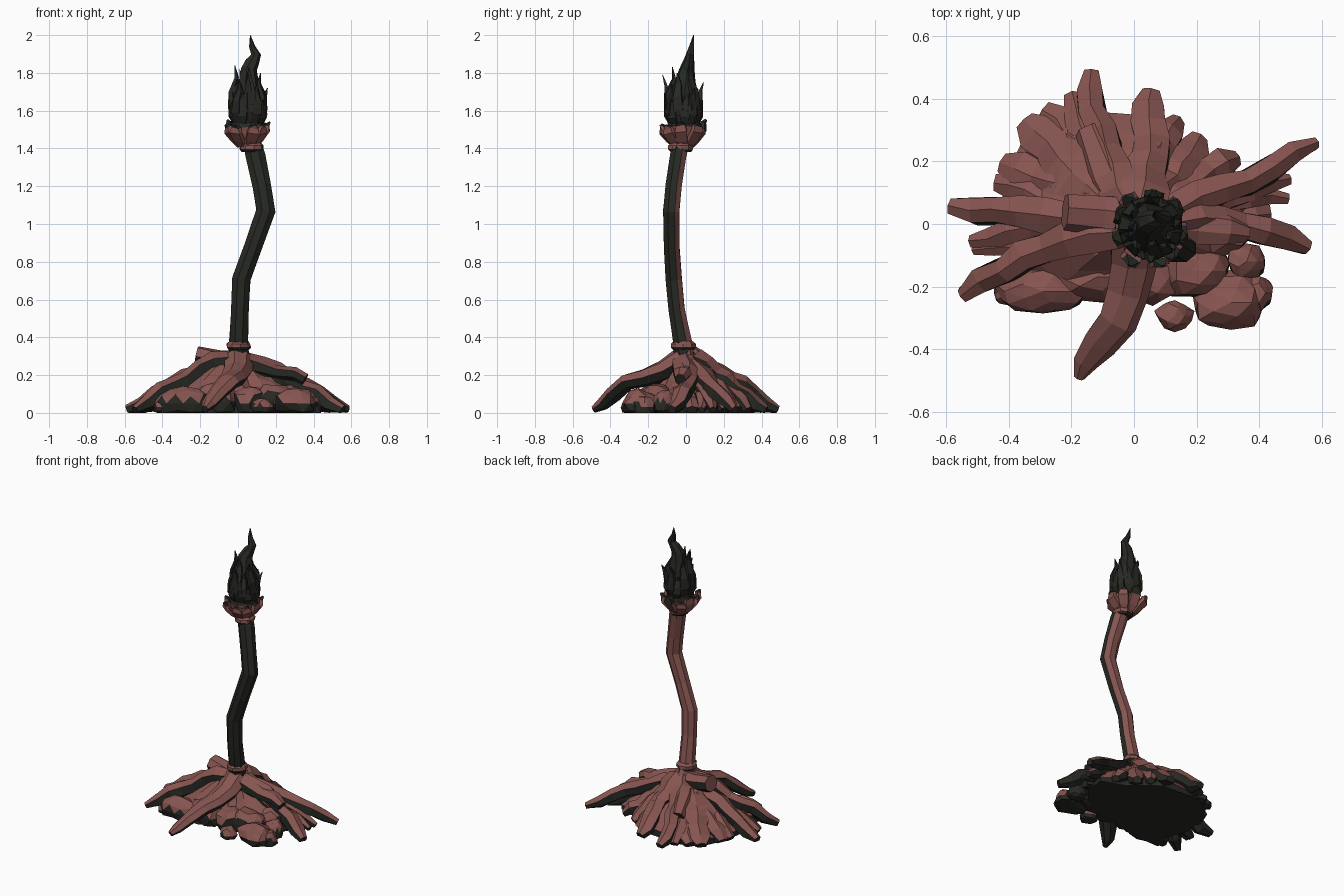
import bpy, bmesh, math, random
from mathutils import Vector, noise

random.seed(7)


def material(name, rgb):
    m = bpy.data.materials.new(name)
    m.diffuse_color = (*rgb, 1)
    return m


WOOD = material("reddish_wood", (0.24, 0.09, 0.08))
DARK = material("charred_dark", (0.02, 0.022, 0.017))


def steep(f):
    return f.normal.z < .2


def finish(name, bm, is_dark=steep):
    """Flatten on the ground and paint the faces chosen by is_dark."""
    for v in bm.verts:
        v.co.z = max(v.co.z, 0.0)
    bmesh.ops.recalc_face_normals(bm, faces=bm.faces)
    bm.normal_update()
    for f in bm.faces:
        f.material_index = int(is_dark(f))
    me = bpy.data.meshes.new(name)
    bm.to_mesh(me)
    bm.free()
    me.materials.append(WOOD)
    me.materials.append(DARK)
    bpy.context.collection.objects.link(bpy.data.objects.new(name, me))


def skin(bm, rings):
    """Bridge a list of point rings and cap both ends."""
    vs = [[bm.verts.new(p) for p in r] for r in rings]
    n = len(vs[0])
    for a, b in zip(vs, vs[1:]):
        for i in range(n):
            j = (i + 1) % n
            bm.faces.new((a[i], a[j], b[j], b[i]))
    bm.faces.new(vs[0][::-1])
    bm.faces.new(vs[-1])


def tube(bm, pts, sizes, sides=6, ref=(0, 0, 1), jit=0.0):
    """Sweep an oval (half width, half height) along pts."""
    pts, ref = [Vector(p) for p in pts], Vector(ref)
    rings = []
    for i, p in enumerate(pts):
        t = (pts[min(i + 1, len(pts) - 1)] - pts[max(i - 1, 0)]).normalized()
        s = t.cross(ref).normalized()
        u = s.cross(t).normalized()
        w, h = sizes[i]
        ring = []
        for k in range(sides):
            a = 2 * math.pi * (k + 0.5) / sides
            f = 1 + random.uniform(-jit, jit)
            ring.append(p + s * w * f * math.cos(a) + u * h * f * math.sin(a))
        rings.append(ring)
    skin(bm, rings)


# Central mound, radius given every 20 degrees
radii = [.38, .42, .31, .31, .35, .36, .42, .45, .44, .43, .40, .36, .28, .20, .19, .18, .22, .30]
rings = []
for s, z in ((1, 0), (1.0, .05), (.88, .11), (.68, .17), (.45, .235), (.24, .29), (.13, .33)):
    ring = []
    for i, r in enumerate(radii):
        a = math.radians(20 * i)
        rr = r * s * random.uniform(.9, 1.05) if s < 1 else r
        ring.append(Vector((rr * math.cos(a), rr * math.sin(a),
                            z + (random.uniform(-.025, .02) if z else 0))))
    rings.append(ring)
bm = bmesh.new()
skin(bm, rings)
finish("root_mound", bm)

# Roots: tip x, tip y, half width, start height, sideways bend
ROOTS = [
    (.59, .265, .045, .22, -.02), (.505, .145, .042, .20, .0), (.50, .09, .035, .18, .02),
    (.565, -.07, .05, .23, .05), (.44, .04, .06, .2, 0), (-.595, .065, .052, .22, .01),
    (-.53, -.05, .045, .22, -.02), (-.52, -.085, .035, .17, .0), (-.555, -.235, .05, .25, -.04),
    (-.145, .495, .05, .23, .02), (.055, .435, .065, .25, -.02), (-.20, .42, .06, .2, .03),
    (-.35, .34, .08, .23, .02), (-.43, .19, .08, .22, -.02), (-.45, .13, .06, .2, 0),
    (.14, .34, .06, .25, .02), (.22, .28, .06, .23, .0), (-.29, .37, .07, .21, -.02),
    (.33, .22, .06, .21, 0),
]
for n, (x, y, w, h0, bend) in enumerate(ROOTS):
    tip = Vector((x, y, 0))
    d = tip.normalized()
    side = Vector((-d.y, d.x, 0))
    far = tip.length > .5
    pts, sizes = [], []
    for i in range(8):
        t = i / 7
        p = d * (.05 + (tip.length - .06) * t) + side * (bend * math.sin(math.pi * t) + random.uniform(-.01, .01))
        p.z = h0 * (1 - t ** (1.3 if far else 1.0)) + .015 + random.uniform(-.016, .014) * (0 < i < 7)
        p.z = min(p.z, .30 - .5 * p.xy.length + .04)
        k = (1.4 - .6 * t) if i < 7 else .5
        pts.append(p)
        sizes.append((w * k, min(.05, w) * k))
    bm = bmesh.new()
    tube(bm, pts, sizes, 6, jit=.16)
    finish(f"root_{n + 1}", bm)

# Arched front root
bm = bmesh.new()
tube(bm, [(0, -.02, .28), (.0, -.12, .22), (-.02, -.22, .185), (-.05, -.31, .165),
          (-.11, -.38, .10), (-.155, -.44, .045), (-.175, -.49, .02)],
     [(.08, .07), (.075, .06), (.07, .05), (.065, .045), (.055, .04), (.04, .035), (.018, .02)], 7, jit=.08)
finish("front_root", bm)

# Cut stumps on either side of the stem
for name, pts, sz in (
        ("left_stump", [(.02, .01, .26), (-.1, .03, .275), (-.22, .04, .30)], [(.08, .07), (.065, .055), (.06, .055)]),
        ("right_stump", [(.05, 0, .26), (.2, -.01, .215), (.30, -.02, .205), (.355, -.03, .175)],
         [(.08, .06), (.06, .04), (.05, .04), (.03, .035)]),
        ("back_stump", [(0, .02, .25), (-.08, .15, .215), (-.14, .30, .145)], [(.08, .05), (.07, .05), (.05, .045)])):
    bm = bmesh.new()
    tube(bm, pts, sz, 7, jit=.06)
    finish(name, bm)

# Rocks: centre and half sizes
ROCKS = [(.31, -.25, .05, .12, .09, .08), (.36, -.12, .05, .065, .06, .07), (.39, -.22, .03, .055, .06, .06),
         (.19, -.15, .07, .12, .09, .09), (.13, -.295, .03, .06, .05, .05), (-.29, -.215, .05, .15, .075, .09),
         (-.40, -.22, .03, .05, .04, .04), (-.12, -.17, .06, .12, .09, .1), (.06, -.18, .05, .09, .08, .1),
         (.28, -.03, .07, .09, .07, .08)]
for n, (x, y, z, a, b, c) in enumerate(ROCKS):
    bm = bmesh.new()
    bmesh.ops.create_icosphere(bm, subdivisions=2, radius=1)
    for v in bm.verts:
        f = 1 + .28 * noise.noise(v.co * 1.4 + Vector((n * 3.1, 0, 0)))
        v.co = Vector((x + v.co.x * a * f, y + v.co.y * b * f, z + v.co.z * c * f))
    finish(f"rock_{n + 1}", bm)

# Crooked stem, charred on the front and right
bm = bmesh.new()
tube(bm, [(.005, -.01, .28), (.003, -.02, .38), (.01, -.05, .55), (.018, -.065, .71), (.08, -.075, .88),
          (.148, -.078, 1.07), (.128, -.065, 1.2), (.092, -.04, 1.36), (.07, -.025, 1.44)],
     [(.06, .06), (.053, .054), (.05, .045), (.052, .046), (.05, .045), (.055, .047), (.053, .046),
      (.056, .046), (.05, .046)], 8, ref=(0, 1, 0), jit=.04)
finish("stem", bm, lambda f: f.normal.dot(Vector((.45, -.9, 0))) > -.15)

# Knobbly collars at the foot and the neck
for name, c, r in (("foot_collar", (.003, -.015, .355), .062), ("neck_collar", (.073, -.028, 1.405), .062)):
    bm = bmesh.new()
    c = Vector(c)
    tube(bm, [c + Vector((0, 0, z)) for z in (-.025, -.01, .01, .025)],
         [(r * k, r * k) for k in (.85, 1.05, 1.05, .85)], 9, ref=(0, 1, 0), jit=.07)
    finish(name, bm, lambda f: f.normal.z < -.2)


def rim(f):
    return f.calc_center_median().z > 1.515


# Cup: bulb with petals that flare and curl outwards
bm = bmesh.new()
tube(bm, [(.07, -.022, 1.41), (.06, -.018, 1.46), (.05, -.015, 1.51), (.05, -.015, 1.55)],
     [(.05, .05), (.075, .075), (.095, .09), (.08, .075)], 9, ref=(0, 1, 0))
finish("cup_bulb", bm, rim)


def blade(bm, centre, a, profile, drift=0.0):
    """Flat pointed leaf: profile rows are radius, z, half width, half thickness."""
    pts = []
    for i, (r, z, w, h) in enumerate(profile):
        b = a + drift * i
        pts.append(Vector((centre[0] + r * math.cos(b), centre[1] + r * math.sin(b), z)))
    tube(bm, pts, [(w, h) for _, _, w, h in profile], 4, ref=(math.cos(a), math.sin(a), .01))


bm = bmesh.new()
for i in range(9):
    j = random.uniform(-.03, .01)
    g = random.uniform(.92, 1.06)
    blade(bm, (.05, -.014), 2 * math.pi * i / 9 + random.uniform(-.1, .1),
          [(.045, 1.41, .02, .012), (.075 * g, 1.445, .04, .018), (.112 * g, 1.495 + j / 2, .045, .018),
           (.112 * g, 1.53 + j, .035, .016), (.128 * g, 1.545 + j, .008, .006)], random.uniform(-.05, .05))
finish("cup_petals", bm, rim)

# Flame: core, ring of tongues and the tall tip
bm = bmesh.new()
tube(bm, [(.05, -.015, 1.5), (.052, -.013, 1.58), (.055, -.01, 1.68), (.055, 0, 1.76), (.055, .005, 1.82),
          (.075, .015, 1.86), (.095, .022, 1.895), (.073, .03, 1.94), (.065, .04, 2.0)],
     [(.08, .075), (.088, .085), (.078, .075), (.058, .055), (.042, .04), (.036, .03), (.026, .022),
      (.016, .014), (.002, .002)], 7, ref=(0, 1, 0), jit=.08)
finish("flame_core", bm, lambda f: True)

# Tongues: angle in degrees, tip radius, tip height
TONGUES = [(0, .10, 1.69), (25, .118, 1.72), (60, .095, 1.72), (85, .105, 1.75), (110, .09, 1.68), (140, .08, 1.79),
           (165, .07, 1.84), (195, .085, 1.70), (225, .08, 1.76), (250, .105, 1.70), (270, .112, 1.79),
           (295, .08, 1.74), (320, .105, 1.66), (345, .075, 1.80), (40, .055, 1.84), (180, .045, 1.82), (285, .06, 1.83)]
bm = bmesh.new()
for deg, r, z in TONGUES:
    lo = 1.52
    blade(bm, (.053, -.012), math.radians(deg),
          [(.065, lo, .02, .012), (.09, lo + (z - lo) * .3, .038, .016), (.088, lo + (z - lo) * .55, .032, .016),
           (r * .85, lo + (z - lo) * .8, .02, .011), (r, z, .002, .002)], random.uniform(-.06, .06))
finish("flame_tongues", bm, lambda f: True)
